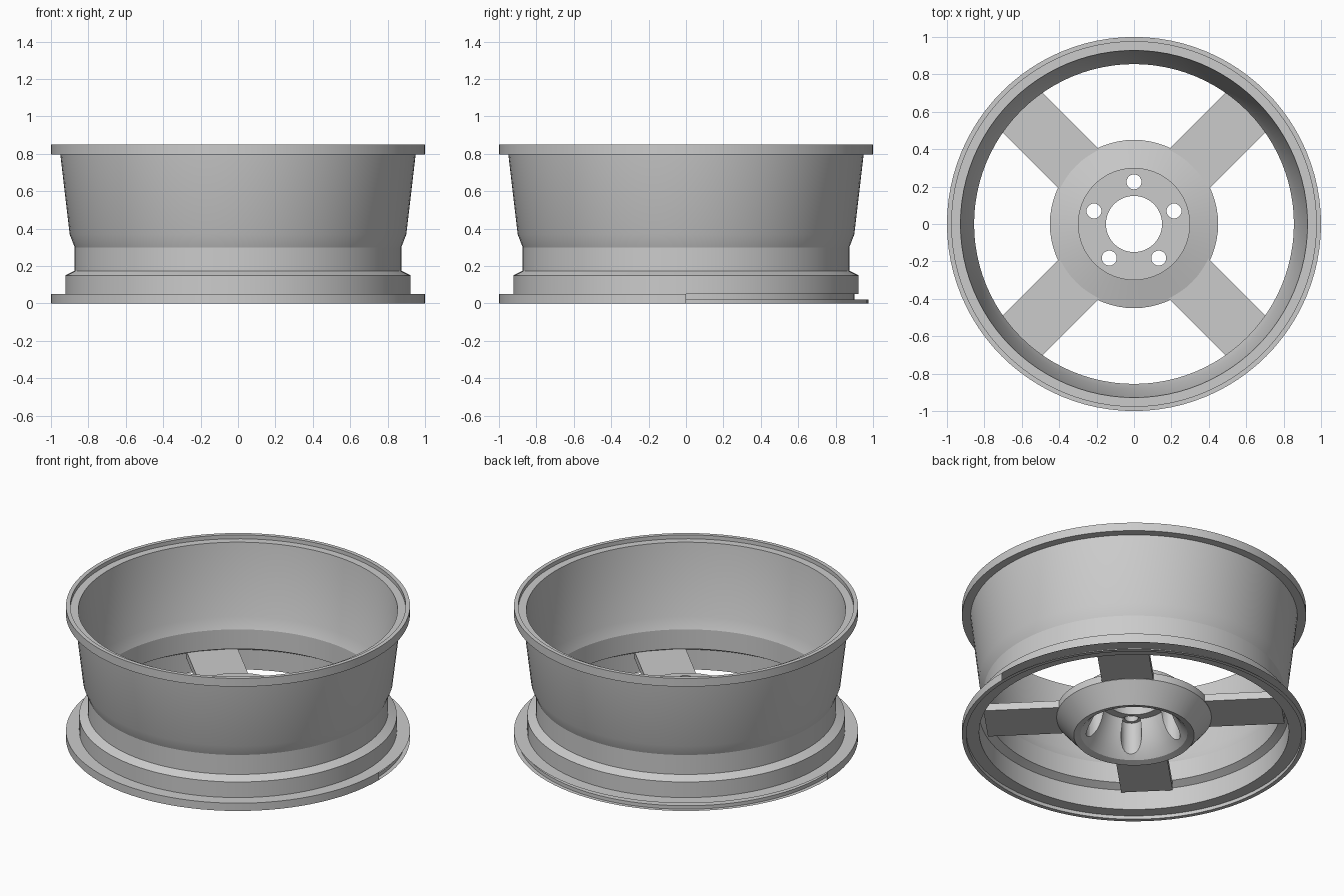
import bpy, bmesh, math

if "Cube" in bpy.data.objects:
    bpy.data.objects.remove(bpy.data.objects["Cube"])


def finish(name, bm):
    bmesh.ops.recalc_face_normals(bm, faces=bm.faces)
    mesh = bpy.data.meshes.new(name)
    bm.to_mesh(mesh)
    bm.free()
    ob = bpy.data.objects.new(name, mesh)
    bpy.context.collection.objects.link(ob)
    return ob


def smooth(ob, angle=20):
    bpy.ops.object.select_all(action='DESELECT')
    ob.select_set(True)
    bpy.context.view_layer.objects.active = ob
    bpy.ops.object.shade_smooth_by_angle(angle=math.radians(angle))


def lathe(profile, segs):
    """Revolve a closed (radius, height) profile around z."""
    bm = bmesh.new()
    rings = []
    for i in range(segs):
        a = 2 * math.pi * i / segs
        rings.append([bm.verts.new((r * math.cos(a), r * math.sin(a), z)) for r, z in profile])
    n = len(profile)
    for i in range(segs):
        a, b = rings[i], rings[(i + 1) % segs]
        for j in range(n):
            k = (j + 1) % n
            bm.faces.new((a[j], b[j], b[k], a[k]))
    return bm


# Rim barrel with stepped flanges
rim_profile = [(1, 0), (1, .05), (.923, .05), (.923, .15), (.873, .175), (.873, .30),
               (.9, .37), (.95, .797), (1, .797), (1, .85), (.975, .85), (.975, .825),
               (.928, .825), (.882, .37), (.855, .30), (.855, .175), (.9, .15),
               (.9, .022), (.975, .022), (.975, 0)]
bm = lathe(rim_profile, 96)
bmesh.ops.recalc_face_normals(bm, faces=bm.faces)
# Lower flange edge is open on the rear half
open_wall = [f for f in bm.faces
             if f.calc_center_median().z < .04
             and f.calc_center_median().y > 0
             and all(v.co.xy.length > .99 for v in f.verts)]
bmesh.ops.delete(bm, geom=open_wall, context='FACES_ONLY')
smooth(finish("rim", bm))

# Hub: raised mounting disc above, hollow bowl below
hub_profile = [(.15, .28), (.30, .28), (.30, .205), (.45, .165), (.45, .12), (.35, .0),
               (.31, .012), (.275, .05), (.24, .11), (.215, .17), (.20, .225), (.15, .225)]
hub = finish("hub", lathe(hub_profile, 64))

# Bolt holes and wider pockets beneath them
def bolt_cutter(name, radius, z0, z1):
    bm = bmesh.new()
    for i in range(5):
        a = math.radians(90 + 72 * i)
        new = bmesh.ops.create_cone(bm, cap_ends=True, segments=24, radius1=radius,
                                    radius2=radius, depth=z1 - z0)["verts"]
        bmesh.ops.translate(bm, verts=new,
                            vec=(.225 * math.cos(a), .225 * math.sin(a), (z0 + z1) / 2))
    cutter = finish(name, bm)
    cutter.hide_render = True
    return cutter


cutters = [bolt_cutter("pocket_cutter", .06, -.1, .245), bolt_cutter("hole_cutter", .04, -.1, .4)]
bpy.context.view_layer.objects.active = hub
for c in cutters:
    mod = hub.modifiers.new("cut", 'BOOLEAN')
    mod.operation = 'DIFFERENCE'
    mod.solver = 'EXACT'
    mod.object = c
    bpy.ops.object.modifier_apply(modifier=mod.name)
for c in cutters:
    bpy.data.objects.remove(c, do_unlink=True)
smooth(hub, 30)

# Four flat spokes on the diagonals
for i in range(4):
    bm = bmesh.new()
    bmesh.ops.create_cube(bm, size=1)
    for v in bm.verts:
        v.co.x = .865 if v.co.x > 0 else .41
        v.co.y *= .30
        v.co.z = .168 if v.co.z > 0 else .122
    spoke = finish("spoke_%d" % (i + 1), bm)
    spoke.rotation_euler.z = math.radians(45 + 90 * i)
